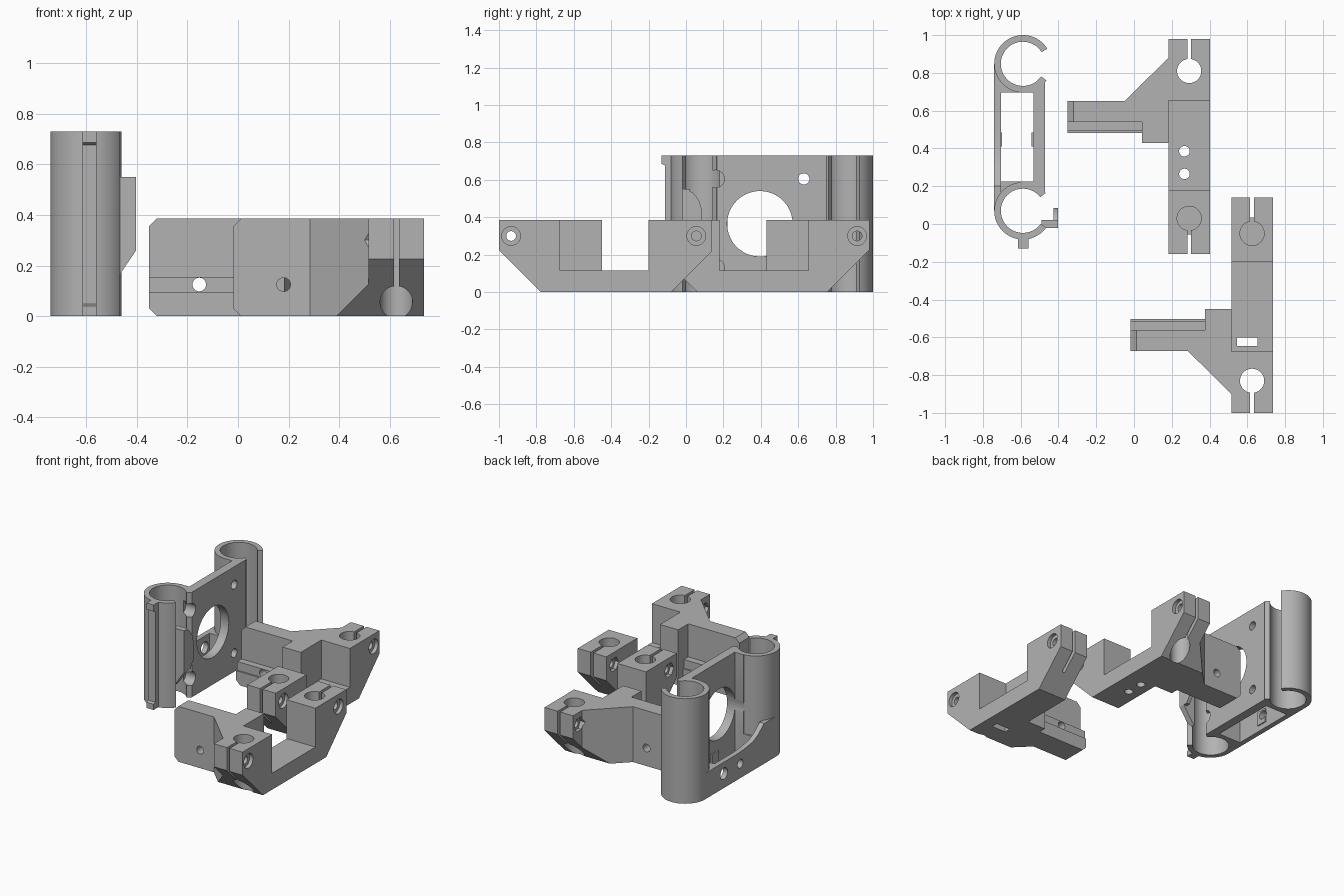
import bpy, bmesh, math
from mathutils import Matrix

cube = bpy.data.objects.get("Cube")
if cube:
    bpy.data.objects.remove(cube, do_unlink=True)

grey = bpy.data.materials.new("plain grey")
grey.use_nodes = True
colour = (0.45, 0.45, 0.45, 1)
grey.diffuse_color = colour
grey.node_tree.nodes["Principled BSDF"].inputs["Base Color"].default_value = colour


def prism(axis, pts, a, b):
    """Extrude a 2D profile along an axis from a to b."""
    place = {"X": lambda p, t: (t, p[0], p[1]),
             "Y": lambda p, t: (p[0], t, p[1]),
             "Z": lambda p, t: (p[0], p[1], t)}[axis]
    bm = bmesh.new()
    low = [bm.verts.new(place(p, a)) for p in pts]
    top = [bm.verts.new(place(p, b)) for p in pts]
    bm.faces.new(low)
    bm.faces.new(top)
    for i in range(len(pts)):
        j = (i + 1) % len(pts)
        bm.faces.new((low[i], low[j], top[j], top[i]))
    bmesh.ops.recalc_face_normals(bm, faces=bm.faces)
    me = bpy.data.meshes.new("piece")
    bm.to_mesh(me)
    bm.free()
    ob = bpy.data.objects.new("piece", me)
    bpy.context.collection.objects.link(ob)
    return ob


def box(x0, x1, y0, y1, z0, z1):
    return prism("Z", [(x0, y0), (x1, y0), (x1, y1), (x0, y1)], z0, z1)


def rod(axis, u, v, r, a, b, n=48):
    ring = [(u + r * math.cos(2 * math.pi * i / n),
             v + r * math.sin(2 * math.pi * i / n)) for i in range(n)]
    return prism(axis, ring, a, b)


def combine(base, others, operation):
    """Apply a chain of booleans and discard the operands."""
    bpy.context.view_layer.objects.active = base
    for other in others:
        mod = base.modifiers.new("join", "BOOLEAN")
        mod.operation = operation
        mod.solver = "EXACT"
        mod.object = other
        bpy.ops.object.modifier_apply(modifier=mod.name)
        bpy.data.objects.remove(other, do_unlink=True)


def finish(ob, name):
    ob.name = ob.data.name = name
    ob.data.materials.clear()
    ob.data.materials.append(grey)
    bpy.ops.object.select_all(action="DESELECT")
    ob.select_set(True)
    bpy.context.view_layer.objects.active = ob
    bpy.ops.object.shade_smooth_by_angle(angle=math.radians(30))


H = 0.385          # bracket height
X0, X1 = 0.515, 0.735   # clamp bar width
MID = 0.625


def bracket(name, extra_cuts, mirrored=False):
    # U-shaped clamp bar
    body = prism("X", [(-1, H), (-1, 0.225), (-0.775, 0), (-0.08, 0), (0.14, 0.22),
                       (0.14, H), (-0.2, H), (-0.2, 0.115), (-0.675, 0.115),
                       (-0.675, H)], X0, X1)
    # gusset, cut by the same slope as the bar end
    gusset = prism("Z", [(0.285, -0.672), (X0, -0.9), (X0, -0.45), (0.375, -0.45),
                         (0.375, -0.56), (0.285, -0.56)], 0, H)
    combine(gusset, [prism("X", [(-1.2, 0.425), (-1.2, -0.1), (-0.675, -0.1)], 0, 1)],
            "DIFFERENCE")
    # arm with chamfered tip, and stepped rail along its inner side
    arm = prism("Y", [(-0.018, 0.03), (0.012, 0), (0.3, 0), (0.3, H), (0.012, H),
                      (-0.018, H - 0.03)], -0.672, -0.56)
    rails = [prism("Y", [(-0.018, 0.03), (0.012, 0), (0.39, 0), (0.39, h), (-0.018, h)],
                   -0.6, y) for y, h in ((-0.513, 0.155), (-0.502, 0.095))]
    combine(body, [gusset, arm] + rails, "UNION")
    # rod sockets, clamp slits and clamp screws
    cuts = [rod("Z", MID, -0.83, 0.064, -0.1, 1), rod("Z", MID, -0.05, 0.064, 0.115, 1),
            box(MID - 0.01, MID + 0.01, -1.1, -0.83, -0.1, 1),
            box(MID - 0.01, MID + 0.01, -0.05, 0.3, 0.115, 1),
            rod("Y", 0.18, 0.125, 0.027, -0.8, -0.4, 32)]
    for y in (-0.935, 0.055):
        cuts += [rod("X", y, 0.3, 0.026, 0.3, 1, 32),
                 rod("X", y, 0.3, 0.05, X1 - 0.025, 1, 32),
                 rod("X", y, 0.3, 0.05, 0.4, X0 + 0.025, 6)]
    combine(body, cuts + extra_cuts, "DIFFERENCE")
    if mirrored:
        body.data.transform(Matrix.Translation((-0.333, -0.02, 0)) @
                            Matrix.Diagonal((1, -1, 1, 1)))
        body.data.flip_normals()
    finish(body, name)


bracket("front_clamp_bracket", [box(0.545, 0.655, -0.645, -0.6, -0.1, 0.3)])
bracket("back_clamp_bracket",
        [rod("Z", 0.6, y, 0.028, -0.1, 0.3, 32) for y in (-0.285, -0.405)], True)

# carriage with two bearing tubes
CX, YL, YH, TOP = -0.588, 0.07, 0.848, 0.73
R, BORE = 0.152, 0.117
carriage = rod("Z", CX, YL, R, 0, TOP, 64)
wall = prism("X", [(0.07, 0), (0.848, 0), (0.848, 0.18), (0.5, 0.18), (0.42, 0.185),
                   (0.32, 0.2), (0.26, 0.23), (0.2, 0.28), (0.07, 0.28)], -0.74, -0.705)
plus = [rod("Z", CX, YH, R, 0, TOP, 64),
        box(-0.532, -0.47, 0.1, 0.82, 0, TOP),        # motor plate
        box(-0.6, -0.5, 0.1, 0.224, 0, TOP),
        box(-0.6, -0.5, 0.695, 0.8, 0, TOP),
        wall,
        box(-0.739, -0.58, 0.1, 0.224, 0, 0.18),      # low corner fills
        box(-0.739, -0.58, 0.695, 0.8, 0, 0.18),
        box(-0.71, -0.698, 0.41, 0.485, 0.04, 0.14),  # inner bosses
        box(-0.542, -0.525, 0.41, 0.485, 0.02, 0.12)]
combine(carriage, plus, "UNION")

minus = []
for y, lo, hi in ((YL, -36, 38), (YH, -35, 32)):
    mouth = [(CX, y)] + [(CX + 0.4 * math.cos(math.radians(a)),
                          y + 0.4 * math.sin(math.radians(a))) for a in (lo, hi)]
    mouth_cut = prism("Z", mouth, -0.1, 1)
    # keep the mouth clear of the plate
    minus += [rod("Z", CX, y, BORE, -0.1, 1, 64), mouth_cut]
minus.append(rod("X", 0.395, 0.365, 0.175, -0.6, -0.4, 64))
for z in (0.13, 0.605):
    minus += [rod("X", 0.63, z, 0.03, -0.6, -0.4, 32), rod("X", 0.158, z, 0.047, -0.545, -0.4, 32)]
minus += [rod("X", 0.64, 0.1, 0.04, -0.8, -0.65, 32), rod("X", 0.46, 0.1, 0.03, -0.8, -0.65, 32)]
combine(carriage, minus, "DIFFERENCE")
finish(carriage, "bearing_carriage")

# guide rail on the lower tube, with end stops
rail = box(-0.613, -0.558, -0.112, -0.07, 0, TOP)
stops = [prism("X", [(-0.08, 0.66), (-0.13, 0.685), (-0.13, TOP), (-0.08, TOP)], -0.613, -0.558),
         prism("X", [(-0.08, 0), (-0.13, 0), (-0.13, 0.04), (-0.08, 0.06)], -0.613, -0.558)]
combine(rail, stops, "UNION")
finish(rail, "guide_rail")

# hooked lug beside the lower tube mouth
lug = prism("Y", [(-0.49, 0.14), (-0.47, 0.16), (-0.402, 0.26), (-0.402, 0.55), (-0.49, 0.55)],
            -0.02, 0.022)
hook = prism("X", [(0, 0.26), (0.05, 0.26), (0.085, 0.31), (0.085, 0.44), (0.07, 0.49),
                   (0.04, 0.53), (0, 0.55)], -0.427, -0.402)
combine(lug, [hook], "UNION")
finish(lug, "hooked_lug")
